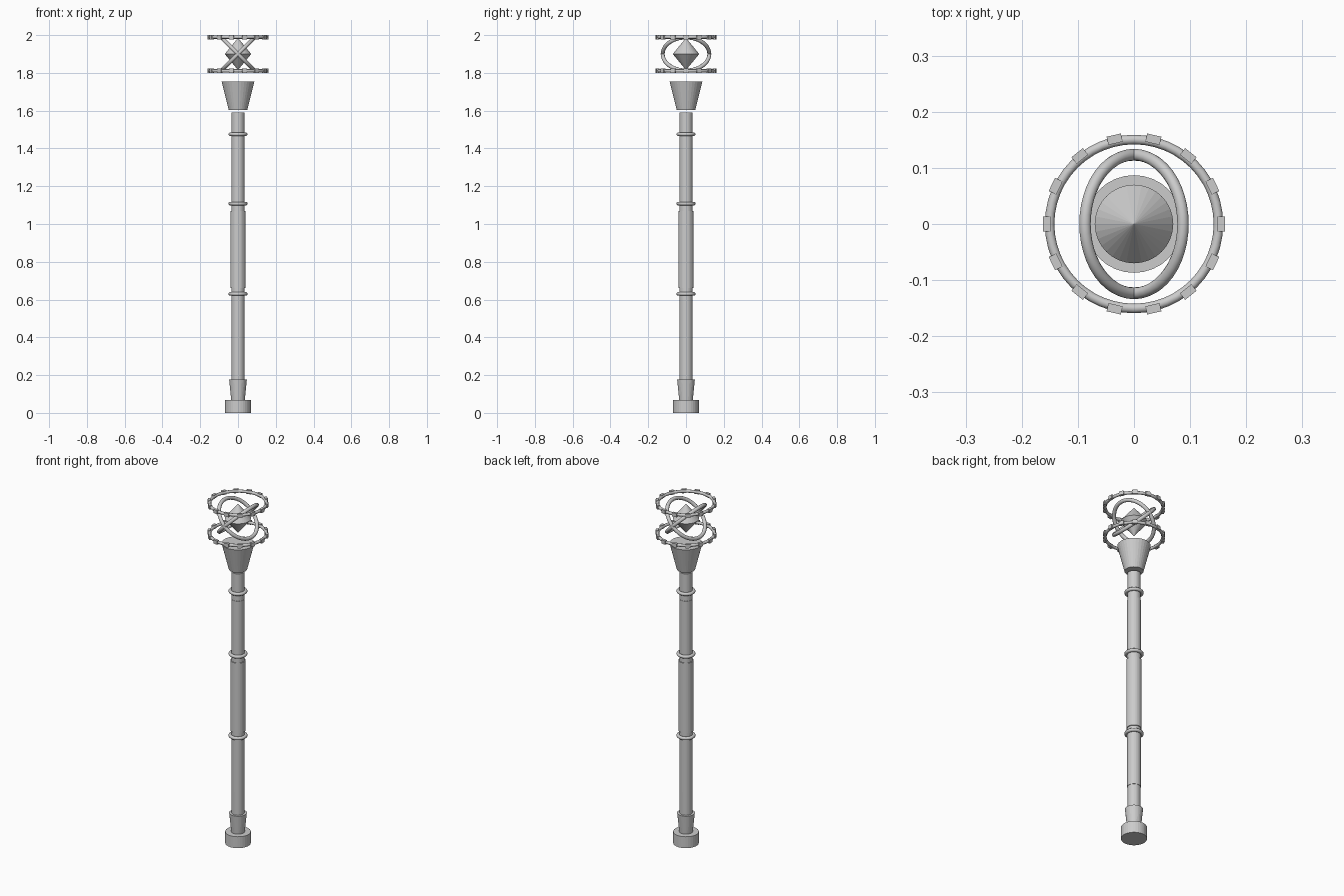
import bpy, math
from mathutils import Matrix

if "Cube" in bpy.data.objects:
    bpy.data.objects.remove(bpy.data.objects["Cube"])

grey = bpy.data.materials.new("light_grey_metal")
grey.diffuse_color = (0.6, 0.6, 0.6, 1)
grey.use_nodes = True
grey.node_tree.nodes["Principled BSDF"].inputs["Base Color"].default_value = grey.diffuse_color


def finish(name):
    ob = bpy.context.object
    ob.name = name
    ob.data.materials.append(grey)
    return ob


def frustum(name, r_low, r_high, z0, z1):
    bpy.ops.mesh.primitive_cone_add(vertices=32, radius1=r_low, radius2=r_high,
                                    depth=z1 - z0, location=(0, 0, (z0 + z1) / 2))
    return finish(name)


def ring(name, major, minor, z, tilt=0.0):
    bpy.ops.mesh.primitive_torus_add(major_radius=major, minor_radius=minor,
                                     major_segments=48, minor_segments=12,
                                     location=(0, 0, z), rotation=(0, tilt, 0))
    bpy.ops.object.shade_smooth()
    return finish(name)


# Foot and shaft
frustum("pommel", 0.068, 0.068, 0.0, 0.067)
frustum("foot_collar", 0.036, 0.047, 0.067, 0.177)
frustum("shaft", 0.034, 0.034, 0.067, 1.59)
frustum("shaft_sleeve", 0.0355, 0.0355, 0.31, 1.43)
frustum("grip", 0.04, 0.04, 0.66, 1.07)
for i, z in enumerate((0.63, 1.108, 1.475)):
    ring(f"shaft_ring_{i + 1}", 0.041, 0.0095, z)

# Flared head cup
frustum("head_cup", 0.049, 0.087, 1.603, 1.755)

# Double-pointed crystal
MID = 1.90
frustum("crystal_lower", 0.0, 0.07, MID - 0.085, MID)
frustum("crystal_upper", 0.07, 0.0, MID, MID + 0.085)

# Crossed tilted rings around the crystal
for side, label in ((1, "a"), (-1, "b")):
    ring(f"tilted_ring_{label}", 0.1235, 0.0105, MID, side * math.radians(45))

# Level rings with outer studs
for z, label in ((1.811, "lower"), (1.989, "upper")):
    ring(f"{label}_halo", 0.1505, 0.0085, z)
    for i in range(14):
        a = i * math.tau / 14
        bpy.ops.mesh.primitive_cube_add(size=1)
        stud = finish(f"{label}_stud_{i + 1}")
        stud.matrix_world = (Matrix.Translation((0.155 * math.cos(a), 0.155 * math.sin(a), z))
                             @ Matrix.Rotation(a, 4, 'Z')
                             @ Matrix.Diagonal((0.015, 0.026, 0.022, 1)))
